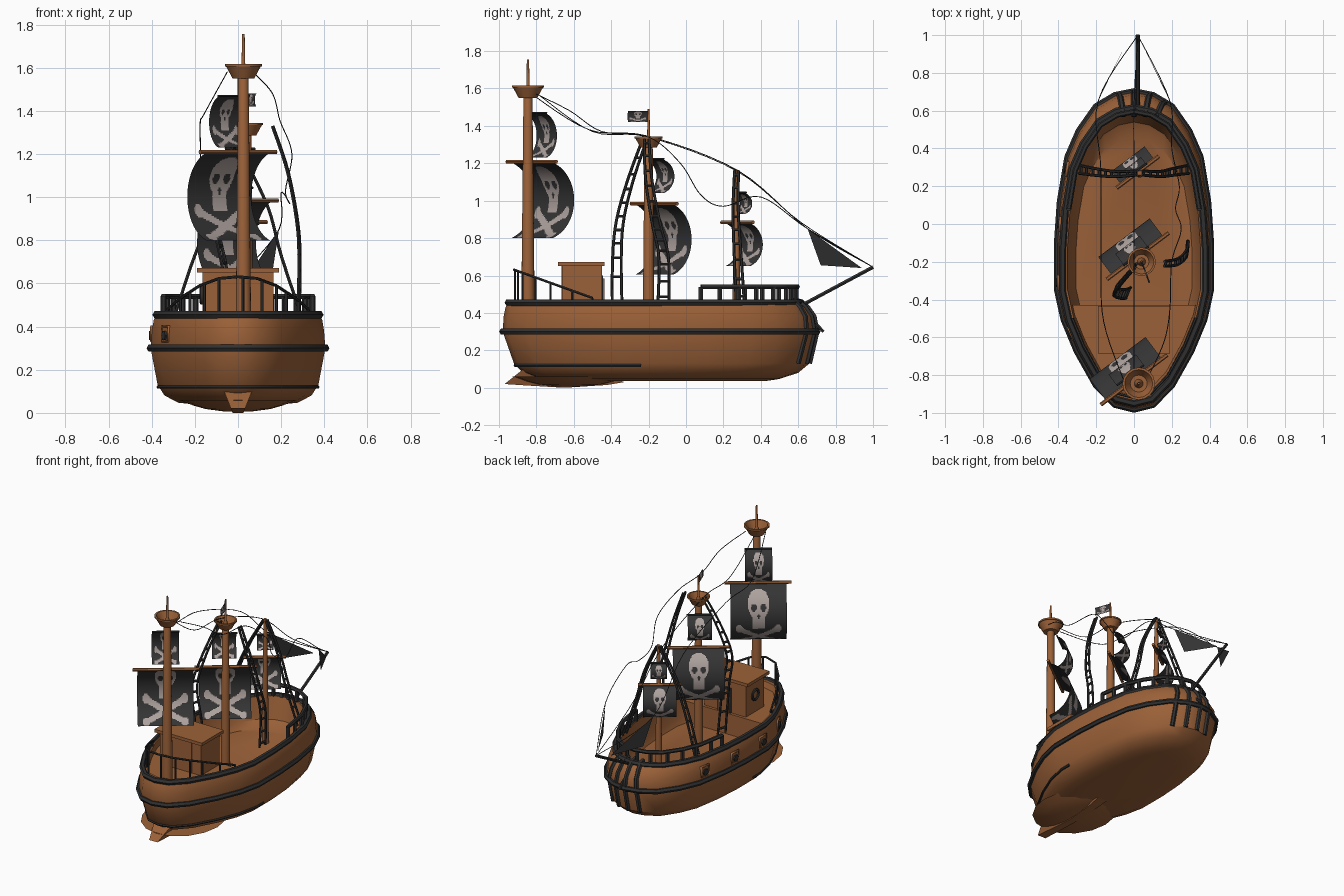
import bpy, bmesh, math
from mathutils import Vector

if "Cube" in bpy.data.objects:
    bpy.data.objects.remove(bpy.data.objects["Cube"])


def material(name, rgb):
    m = bpy.data.materials.new(name)
    m.use_nodes = True
    m.diffuse_color = (*rgb, 1)
    m.node_tree.nodes["Principled BSDF"].inputs["Base Color"].default_value = (*rgb, 1)
    return m


WOOD = material("brown wood", (0.33, 0.12, 0.04))
BLACK = material("dark trim", (0.03, 0.03, 0.03))
CLOTH = material("dark cloth", (0.035, 0.035, 0.036))
PALE = material("pale paint", (0.42, 0.36, 0.34))


def finish(name, mesh, *mats, angle=0.6):
    ob = bpy.data.objects.new(name, mesh)
    bpy.context.collection.objects.link(ob)
    for m in mats:
        mesh.materials.append(m)
    bpy.ops.object.select_all(action='DESELECT')
    ob.select_set(True)
    bpy.context.view_layer.objects.active = ob
    bpy.ops.object.shade_smooth_by_angle(angle=angle)


def loft(name, rings, mat):
    """Skin closed rings and cap both ends."""
    bm = bmesh.new()
    vs = [[bm.verts.new(p) for p in r] for r in rings]
    n = len(vs[0])
    for a, b in zip(vs, vs[1:]):
        for i in range(n):
            bm.faces.new((a[i], a[(i + 1) % n], b[(i + 1) % n], b[i]))
    bm.faces.new(vs[0][::-1])
    bm.faces.new(vs[-1])
    bmesh.ops.recalc_face_normals(bm, faces=bm.faces)
    me = bpy.data.meshes.new(name)
    bm.to_mesh(me)
    bm.free()
    finish(name, me, mat)


def lathe(name, x, y, profile, mat, long=1, n=16):
    """Turned shape; long stretches its cross-section along y."""
    turn = [math.tau * i / n for i in range(n)]
    loft(name, [[(x + r * math.cos(t), y + r * long * math.sin(t), z) for t in turn]
                for r, z in profile], mat)


def box(name, lo, hi, mat):
    (x0, y0, z0), (x1, y1, z1) = lo, hi
    loft(name, [[(x0, y0, z), (x1, y0, z), (x1, y1, z), (x0, y1, z)] for z in (z0, z1)], mat)


def tubes(name, paths, r, mat, cyclic=False):
    cu = bpy.data.curves.new(name, 'CURVE')
    cu.dimensions = '3D'
    cu.bevel_depth, cu.bevel_resolution, cu.use_fill_caps = r, 1, True
    for path in paths:
        s = cu.splines.new('POLY')
        s.points.add(len(path) - 1)
        for p, q in zip(s.points, path):
            p.co = (*q, 1)
        s.use_cyclic_u = cyclic
    tmp = bpy.data.objects.new(name + " path", cu)
    bpy.context.collection.objects.link(tmp)
    me = bpy.data.meshes.new_from_object(tmp.evaluated_get(bpy.context.evaluated_depsgraph_get()))
    bpy.data.objects.remove(tmp)
    me.name = name
    finish(name, me, mat, angle=1.0)


def smooth(pts, steps=6):
    """Catmull-Rom curve through the points."""
    p = [Vector(q) for q in (pts[0], *pts, pts[-1])]
    out = []
    for a, b, c, d in zip(p, p[1:], p[2:], p[3:]):
        for i in range(steps):
            t = i / steps
            out.append(0.5 * (2 * b + (c - a) * t + (2 * a - 5 * b + 4 * c - d) * t ** 2
                              + (3 * b - a - 3 * c + d) * t ** 3))
    return out + [p[-1]]


# Hull plan, bow to stern, and level rows: z, width scale, stern y, bow y
PLAN = [(0, .71), (.1, .69), (.2, .63), (.29, .5), (.35, .36), (.39, .12), (.405, -.1),
        (.405, -.35), (.37, -.51), (.3, -.68), (.2, -.86), (.1, -.965), (0, -.99)]
LEVELS = [(.035, .4, -.6, .42), (.047, .68, -.78, .5), (.08, .84, -.87, .6), (.13, .92, -.92, .66),
          (.3, 1, -.98, .7), (.38, .985, -.975, .685), (.43, .965, -.965, .65), (.46, .93, -.95, .615)]
INNER = [(.46, .87, -.91, .585), (.31, .81, -.86, .54), (.27, .76, -.82, .46)]


def ring(z, sx, ys, yb):
    half = [(x * sx, ys + (y + .99) / 1.7 * (yb - ys), z) for x, y in PLAN]
    return half + [(-x, y, z) for x, y, z in half[-2:0:-1]]


def cut(path, axis, value):
    """First point where a path crosses an axis value."""
    for a, b in zip(path, path[1:]):
        if (a[axis] - value) * (b[axis] - value) <= 0 and a[axis] != b[axis]:
            return Vector(a).lerp(Vector(b), (value - a[axis]) / (b[axis] - a[axis]))


loft("hull", [ring(*l) for l in LEVELS + INNER], WOOD)
tubes("gunwale", [ring(.455, .93, -.95, .615)], .02, BLACK, True)
tubes("rubbing_band", [ring(.3, 1, -.98, .7)], .019, BLACK, True)
low = ring(.12, .912, -.913, .653)
tubes("lower_band", [[cut(low, 1, -.24)] + [p for p in low if p[1] < -.24]
                     + [cut(low[::-1], 1, -.24)]], .009, BLACK)

# Keel bulge and fin under the stern
lathe("keel_bulge", 0, -.62, [(.27, .06), (.21, .035), (.15, .018), (.06, .006)], WOOD, long=1.15)
fin = [(-.97, .02), (-.87, .1), (-.5, .1), (-.33, .03), (-.42, .015), (-.65, 0), (-.85, .012)]
loft("keel_fin", [[(s * (.025 + z * .4), y, z) for y, z in fin] for s in (-1, 1)], WOOD)

# Raised stern deck
deck = ring(.42, .85, -.895, .575)
edge = [cut(deck, 1, -.43)] + [p for p in deck if p[1] < -.43] + [cut(deck[::-1], 1, -.43)]
loft("stern_deck", [[(p[0], p[1], z) for p in edge] for z in (.27, .42)], WOOD)

# Cabin
box("cabin", (-.165, -.66, .41), (.165, -.45, .65), WOOD)
box("cabin_roof", (-.19, -.685, .65), (.19, -.435, .672), WOOD)
box("cabin_door", (-.05, -.451, .42), (.06, -.443, .6), BLACK)
box("door_panel", (-.035, -.445, .42), (.045, -.437, .585), WOOD)
for x in (-.1, .08):
    box("cabin_batten", (x, -.666, .42), (x + .012, -.658, .65), WOOD)
tubes("porthole_rim", [[(-.168, -.555 + .035 * math.cos(math.tau * t / 12),
                         .545 + .035 * math.sin(math.tau * t / 12)) for t in range(12)]], .01, BLACK, True)

# Gun ports on one side
for y in (.29, 0, -.31, -.58):
    a, b, c = (cut(ring(*LEVELS[5])[::-1], 1, y + d) for d in (-.04, 0, .04))
    along = (c - a).normalized()
    out = Vector((0, 0, 1)).cross(along)
    up = Vector((0, 0, .035))
    b = b - up * .4
    frame = [b + along * .036 * i + up * j for i, j in ((-1, -1), (1, -1), (1, 1), (-1, 1))]
    tubes("gun_port_frame", [frame], .008, WOOD, True)
    loft("gun_port", [[p + out * d for p in frame] for d in (-.008, .004)], WOOD)
    tubes("cannon", [[b - up * .2, b + out * .014 - up * .2]], .024, BLACK)

# Straps fanning over the bow
straps = []
for x in (-.08, .001, .085, .165):
    side = math.copysign(1, x)
    pts = [cut(ring(*l)[:8], 0, abs(x) * k) for l, k in zip(LEVELS[:2:-1], (.75, .82, .9, 1, 1))]
    straps.append([(x * .7, .57, .47)] + [(p.x * side, p.y, p.z) for p in pts])
tubes("bow_straps", straps, .016, BLACK)
tubes("bow_beak", [[(.02, .59, .45), (.02, .735, .3)]], .009, BLACK)


def railing(name, ends, inside, height, r, gap):
    """Posts and a bar along the part of the rim picked by the rule."""
    rim = ring(.46, .89, -.92, .595)
    path = [Vector(p) for p in rim[:13] if inside(p[1])]
    half = [cut(rim, 1, ends)] + (path[::-1] if ends > 0 else path)
    full = half + [Vector((-p.x, p.y, p.z)) for p in half[-2::-1]]
    fine = [a.lerp(b, i / 4) for a, b in zip(full, full[1:]) for i in range(4)] + [full[-1]]
    lift = lambda p: p + Vector((0, 0, height(p.y)))
    paths = [[lift(p) for p in fine]]
    last = None
    for p in fine:
        if last is None or (p - last).length > gap:
            paths.append([p, lift(p)])
            last = p
    tubes(name, paths, r, BLACK)


railing("bow_railing", .08, lambda y: y > .08, lambda y: .08, .014, .085)
railing("stern_railing", -.5, lambda y: y < -.5, lambda y: .02 + (-.5 - y) * .36, .007, .09)

# Masts and lookout baskets
AFT, MID, FORE = (.025, -.845), (.04, -.2), (.03, .27)
lathe("aft_mast", *AFT, [(.036, .4), (.024, 1.56), (.009, 1.6), (.006, 1.755)], WOOD)
lathe("mid_mast", *MID, [(.032, .26), (.022, 1.3), (.008, 1.34), (.005, 1.49)], WOOD)
lathe("fore_mast", *FORE, [(.024, .26), (.012, 1.165)], WOOD)
for name, at, z, k in (("aft_basket", AFT, 1.55, 1), ("mid_basket", MID, 1.285, .88)):
    lathe(name, *at, [(r * k, z + h * k) for r, h in
                      ((.05, 0), (.08, .055), (.086, .055), (.086, .066), (.074, .066), (.045, .012))], WOOD)
tubes("bowsprit", [[(.02, .58, .42), (.02, 1, .645)]], .011, BLACK)


def emblem(u, v):
    """True where the sail carries pale paint."""
    oval = lambda x, y, rx, ry: (x / rx) ** 2 + (y / ry) ** 2 < 1
    a, w = abs(u), abs(v - .22)
    if oval(a - .17, v - .66, .1, .05) or oval(a, v - .55, .05, .03):
        return False
    head = oval(u, v - .71, .38, .2) or (a < .23 and .37 < v < .6)
    bones = (a < .7 and abs(w - .22 * a) < .045) or oval(a - .69, w - .155, .13, .065)
    return head or bones


def sail(name, x, y, half, z0, z1, depth, n, along=(.8, .6)):
    """Cloth bent to a circular arc from foot to head."""
    bm = bmesh.new()
    ax, ay = along
    limit = math.radians(72)
    rows = []
    for j in range(n + 1):
        t = limit * (2 * j / n - 1)
        d = depth * (math.cos(t) - math.cos(limit)) / (1 - math.cos(limit))
        z = (z0 + z1) / 2 + (z1 - z0) / 2 * math.sin(t) / math.sin(limit)
        rows.append([bm.verts.new((x + ax * half * u - ay * d, y + ay * half * u + ax * d, z))
                     for u in (2 * i / n - 1 for i in range(n + 1))])
    for j in range(n):
        for i in range(n):
            f = bm.faces.new((rows[j][i], rows[j][i + 1], rows[j + 1][i + 1], rows[j + 1][i]))
            f.material_index = int(emblem((2 * i + 1) / n - 1, (j + .5) / n))
    me = bpy.data.meshes.new(name)
    bm.to_mesh(me)
    bm.free()
    finish(name, me, CLOTH, PALE)


for mast, x, y, half, z0, z1, depth, yard in (
        ("aft_main", 0, -.825, .185, .8, 1.205, .145, .22), ("aft_top", -.02, -.8, .09, 1.23, 1.465, .07, .09),
        ("mid_main", .02, -.17, .17, .605, .98, .122, .205), ("mid_top", .01, -.17, .08, 1.04, 1.22, .075, .085),
        ("fore_main", .02, .275, .11, .65, .88, .087, .14), ("fore_top", .02, .285, .055, .93, 1.04, .045, .06)):
    main = "main" in mast
    sail(mast + "_sail", x, y, half, z0, z1, depth, 64 if main else 40)
    tubes(mast + "_yard", [[(x - .8 * yard, y - .6 * yard, z1 + .004), (x + .8 * yard, y + .6 * yard, z1 + .004)]],
          .011 if main else .006, WOOD if main else BLACK)
sail("flag", .065, -.255, .058, 1.42, 1.48, .008, 20, (-.35, .94))

# Pair of triangular head sails
for s, name in ((1, "left_jib"), (-1, "right_jib")):
    me = bpy.data.meshes.new(name)
    me.from_pydata([(.19 * s, .65, .85), (.16 * s, .72, .655), (.05 * s, .94, .64)], [], [(0, 1, 2)])
    finish(name, me, CLOTH)


def ladder(name, pts, side, w0, w1):
    mid = smooth(pts)
    side = Vector(side).normalized()
    pair = [(p - side * w, p + side * w) for p, w in
            ((p, w0 + (w1 - w0) * i / (len(mid) - 1)) for i, p in enumerate(mid))]
    tubes(name, [[a for a, b in pair], [b for a, b in pair]] + [list(q) for q in pair[1::2]], .008, BLACK)


# Rope ladders
ladder("mid_ladder_right", [(.01, -.22, 1.33), (-.06, -.3, 1.1), (-.1, -.355, .88), (-.06, -.37, .65),
                            (-.03, -.365, .3)], (.4, 1, 0), .012, .03)
ladder("mid_ladder_left", [(.16, -.21, 1.33), (.23, -.2, 1.12), (.275, -.16, .88), (.285, -.12, .7),
                           (.28, -.12, .46)], (.1, 1, 0), .012, .03)
for s in (-1, 1):
    ladder("fore_ladder", [(.03 + .01 * s, .27, 1.16), (.02 + .12 * s, .265, .95), (.2 * s, .275, .73),
                           (.29 * s, .29, .46)], (0, 1, 0), .01, .022)

# Rigging lines
tubes("rigging", [smooth(p) for p in (
    [(-.05, -.84, 1.58), (-.16, -.52, 1.38), (-.175, -.2, 1.345), (-.175, .28, 1.16), (-.19, .65, .85), (.02, 1, .645)],
    [(.08, -.8, 1.57), (.16, -.62, 1.48), (.19, -.45, 1.37), (.2, -.2, 1.34), (.25, -.03, 1.2), (.22, .08, 1.03),
     (.24, .2, .97), (.2, .4, 1.02), (.19, .65, .85), (.02, 1, .645)],
    [(0, -.78, 1.56), (0, -.5, 1.37), (0, -.2, 1.34), (0, .27, 1.16), (0, .62, .88), (.02, 1, .645)])], .0025, BLACK)
